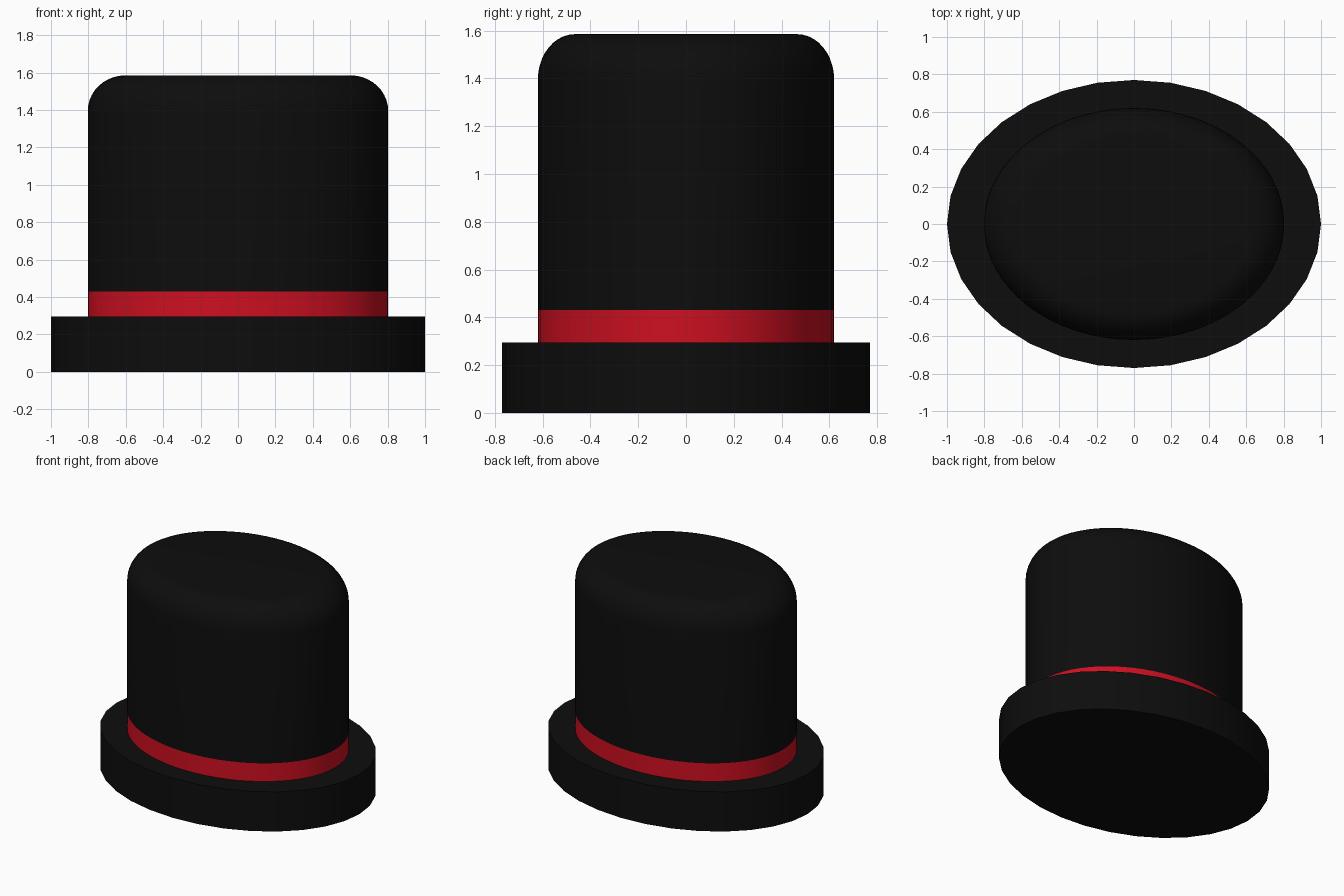
import bpy, bmesh
from math import sin, cos, pi, radians

if "Cube" in bpy.data.objects:
    bpy.data.objects.remove(bpy.data.objects["Cube"])


def material(name, color):
    m = bpy.data.materials.new(name)
    m.diffuse_color = (*color, 1)
    m.use_nodes = True
    m.node_tree.nodes["Principled BSDF"].inputs["Base Color"].default_value = m.diffuse_color
    return m


def lathe(name, profile, rx, ry, sides, mat, caps=True):
    """Revolve (radius, z) pairs into an elliptical solid."""
    bm = bmesh.new()
    rings = [[bm.verts.new((rx * r * cos(2 * pi * i / sides),
                            ry * r * sin(2 * pi * i / sides), z))
              for i in range(sides)] for r, z in profile]
    for a, b in zip(rings, rings[1:]):
        for i in range(sides):
            j = (i + 1) % sides
            bm.faces.new((a[i], a[j], b[j], b[i]))
    if caps:
        bm.faces.new(rings[0][::-1])
        bm.faces.new(rings[-1])
    mesh = bpy.data.meshes.new(name)
    bm.to_mesh(mesh)
    bm.free()
    mesh.materials.append(mat)
    ob = bpy.data.objects.new(name, mesh)
    bpy.context.collection.objects.link(ob)
    bpy.ops.object.select_all(action='DESELECT')
    ob.select_set(True)
    bpy.context.view_layer.objects.active = ob
    bpy.ops.object.shade_smooth_by_angle(angle=radians(35))
    return ob


black = material("black_felt", (0.004, 0.004, 0.004))
red = material("red_ribbon", (0.62, 0.005, 0.015))

BRIM_TOP, BAND_TOP, SHOULDER, TOP = 0.295, 0.43, 1.395, 1.585

# Thick oval brim
lathe("brim", [(1, 0), (1, BRIM_TOP)], 1.0, 0.77, 32, black)

# Ribbon, flush with the crown
lathe("ribbon", [(1, BRIM_TOP), (1, BAND_TOP)], 0.803, 0.62, 64, red, caps=False)

# Crown with rounded shoulder and flat top
steps = 10
shoulder = [(0.75 + 0.25 * cos(pi / 2 * k / steps),
             SHOULDER + (TOP - SHOULDER) * sin(pi / 2 * k / steps))
            for k in range(steps + 1)]
crown = lathe("crown", [(1, BAND_TOP)] + shoulder, 0.803, 0.62, 64, black)
